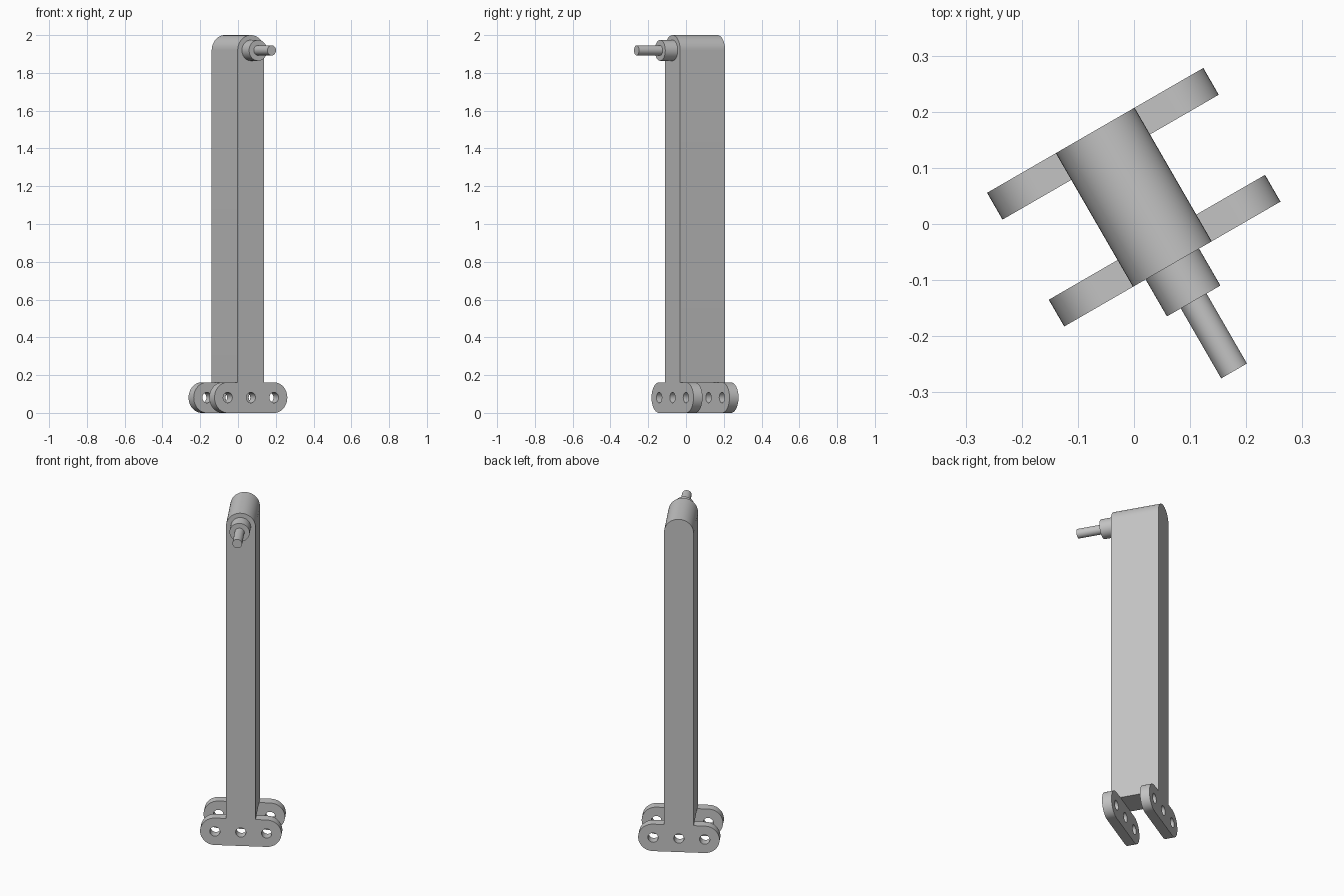
import bpy
import bmesh
from math import sin, cos, pi, radians
from mathutils import Vector, Matrix

default = bpy.data.objects.get("Cube")
if default:
    bpy.data.objects.remove(default, do_unlink=True)

grey = bpy.data.materials.new("plain grey")
grey.use_nodes = True
colour = (0.55, 0.55, 0.55, 1)
grey.diffuse_color = colour
grey.node_tree.nodes["Principled BSDF"].inputs["Base Color"].default_value = colour

TURN = Matrix.Rotation(radians(30), 4, "Z")  # whole model is turned about z
R = 0.081                                    # half width of bar and plates
TOP = 2 - R                                  # axis height of rounded top and pin
HOLE_GAP = 0.1415


def arc(cx, cz, r, start, end, n=24):
    """Points of an arc in the x-z plane, angles in turns of pi."""
    return [(cx + r * cos(pi * (start + (end - start) * i / n)),
             cz + r * sin(pi * (start + (end - start) * i / n)))
            for i in range(n + 1)]


def circle(cx, cz, r, n=48):
    return arc(cx, cz, r, 0, 2, n)[:-1]


def extrude(name, loops, y0, y1):
    """Fill an outline (with optional hole loops) and extrude it from y0 to y1."""
    bm = bmesh.new()
    for loop in loops:
        verts = [bm.verts.new((x, y0, z)) for x, z in loop]
        for a, b in zip(verts, verts[1:] + verts[:1]):
            bm.edges.new((a, b))
    if len(loops) == 1:
        bm.faces.new(list(bm.verts))
    else:
        bmesh.ops.triangle_fill(bm, use_beauty=True, edges=bm.edges[:], normal=(0, -1, 0))
    result = bmesh.ops.extrude_face_region(bm, geom=bm.faces[:], use_keep_orig=True)
    moved = [g for g in result["geom"] if isinstance(g, bmesh.types.BMVert)]
    bmesh.ops.translate(bm, verts=moved, vec=(0, y1 - y0, 0))
    bmesh.ops.recalc_face_normals(bm, faces=bm.faces[:])
    mesh = bpy.data.meshes.new(name)
    bm.to_mesh(mesh)
    bm.free()
    mesh.materials.append(grey)
    obj = bpy.data.objects.new(name, mesh)
    bpy.context.collection.objects.link(obj)
    obj.matrix_world = TURN @ Matrix.Translation(Vector((0.0235, 0, 0)))
    return obj


# Upright bar with rounded top
bar = [(-R, 2 * R), (R, 2 * R)] + arc(0, TOP, R, 0, 1)
parts = [extrude("upright_bar", [bar], -0.096, 0.179)]

# Two rounded foot plates, three holes each
plate = arc(HOLE_GAP, R, R, -0.5, 0.5) + arc(-HOLE_GAP, R, R, 0.5, 1.5)
holes = [circle(i * HOLE_GAP, R, 0.028, 32) for i in (-1, 0, 1)]
for name, y0, y1 in (("front_foot_plate", -0.096, -0.041),
                     ("back_foot_plate", 0.124, 0.179)):
    parts.append(extrude(name, [plate] + holes, y0, y1))

# Stepped pin near the top of the front
parts.append(extrude("pin_collar", [circle(0, TOP, 0.055)], -0.172, -0.096))
parts.append(extrude("pin_tip", [circle(0, TOP, 0.0265)], -0.316, -0.172))

# Smooth round surfaces, keep edges sharp
bpy.ops.object.select_all(action="DESELECT")
for obj in parts:
    obj.select_set(True)
bpy.context.view_layer.objects.active = parts[0]
bpy.ops.object.shade_smooth_by_angle(angle=radians(30))
